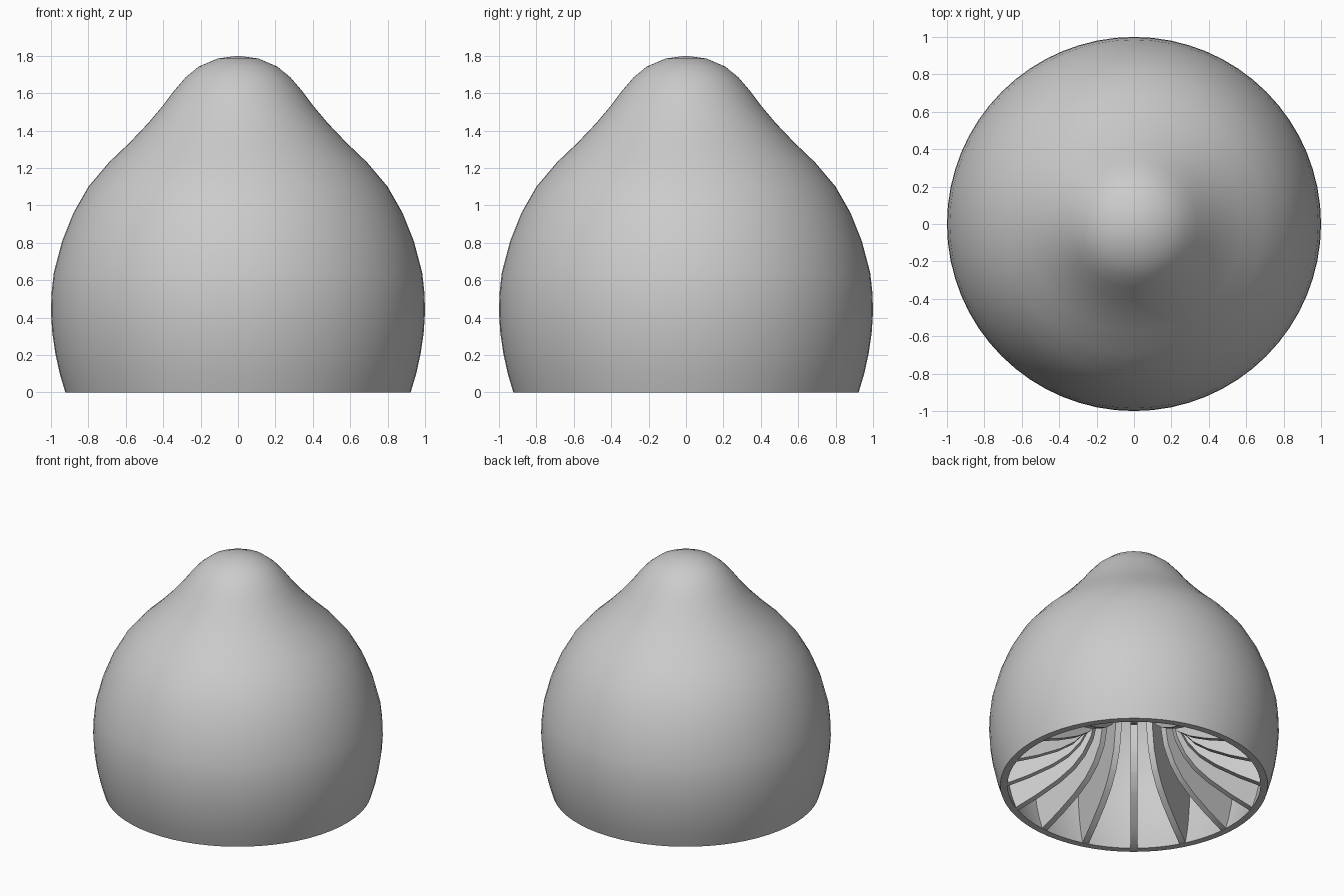
import bpy, bmesh, math
from mathutils import Matrix, Vector

cube = bpy.data.objects.get("Cube")
if cube:
    bpy.data.objects.remove(cube, do_unlink=True)

grey = bpy.data.materials.new("plain_grey")
grey.use_nodes = True
colour = (0.6, 0.6, 0.6, 1)
grey.diffuse_color = colour
grey.node_tree.nodes["Principled BSDF"].inputs["Base Color"].default_value = colour

# Radius and height along the outside of the dome
OUTER = [(0.923, 0), (0.953, 0.1), (0.977, 0.21), (0.993, 0.32), (1, 0.43), (0.997, 0.53),
         (0.985, 0.64), (0.94, 0.81), (0.88, 0.96), (0.8, 1.1), (0.69, 1.23), (0.58, 1.335),
         (0.48, 1.44), (0.40, 1.535), (0.34, 1.615), (0.28, 1.685), (0.21, 1.742),
         (0.11, 1.785), (0, 1.8)]
# Radius and height along the free edge of a rib
RIB_EDGE = [(0.88, 0), (0.72, 0.07), (0.56, 0.155), (0.45, 0.235), (0.37, 0.33), (0.31, 0.45),
            (0.28, 0.6), (0.26, 0.8), (0.25, 1.1), (0.22, 1.685)]
WALL = 0.05
RIBS = 16
RIB_THICKNESS = 0.045
RIB_TURN = math.radians(5)
SEGMENTS = 64


def radius_at(profile, z):
    for (r0, z0), (r1, z1) in zip(profile, profile[1:]):
        if z <= z1:
            return r0 + (r1 - r0) * (z - z0) / (z1 - z0)
    return profile[-1][0]


def add_object(name, bm):
    bmesh.ops.recalc_face_normals(bm, faces=bm.faces)
    mesh = bpy.data.meshes.new(name)
    bm.to_mesh(mesh)
    bm.free()
    mesh.materials.append(grey)
    obj = bpy.data.objects.new(name, mesh)
    bpy.context.collection.objects.link(obj)
    bpy.ops.object.select_all(action="DESELECT")
    obj.select_set(True)
    bpy.context.view_layer.objects.active = obj
    bpy.ops.object.shade_smooth_by_angle(angle=math.radians(35))


# Hollow dome: outside and inside profiles joined at the rim and spun
inner = [(r - WALL, z * (1.8 - WALL) / 1.8) for r, z in OUTER[:-1]] + [(0, 1.8 - WALL)]
bm = bmesh.new()
verts = [bm.verts.new((r, 0, z)) for r, z in OUTER[::-1] + inner]
edges = [bm.edges.new(pair) for pair in zip(verts, verts[1:])]
bmesh.ops.spin(bm, geom=verts + edges, cent=(0, 0, 0), axis=(0, 0, 1),
               angle=math.tau, steps=SEGMENTS, use_merge=True)
bmesh.ops.remove_doubles(bm, verts=bm.verts, dist=0.0005)
add_object("dome_shell", bm)

# Radial ribs: thin upright fins running from the wall to the flared free edge
bm = bmesh.new()
heights = sorted({z for r, z in OUTER + RIB_EDGE if z <= 1.685})
half = RIB_THICKNESS / 2
for i in range(RIBS):
    turn = Matrix.Rotation(math.tau * i / RIBS + RIB_TURN, 3, "Z")
    rings = []
    for z in heights:
        r_in = radius_at(RIB_EDGE, z)
        r_out = max(radius_at(OUTER, z) - WALL / 2, r_in + 0.005)
        corners = [(r_in, -half), (r_out, -half), (r_out, half), (r_in, half)]
        rings.append([bm.verts.new(turn @ Vector((r, side, z))) for r, side in corners])
    for low, high in zip(rings, rings[1:]):
        for k in range(4):
            n = (k + 1) % 4
            bm.faces.new((low[k], low[n], high[n], high[k]))
    bm.faces.new(rings[0][::-1])
    bm.faces.new(rings[-1])
add_object("inner_ribs", bm)
